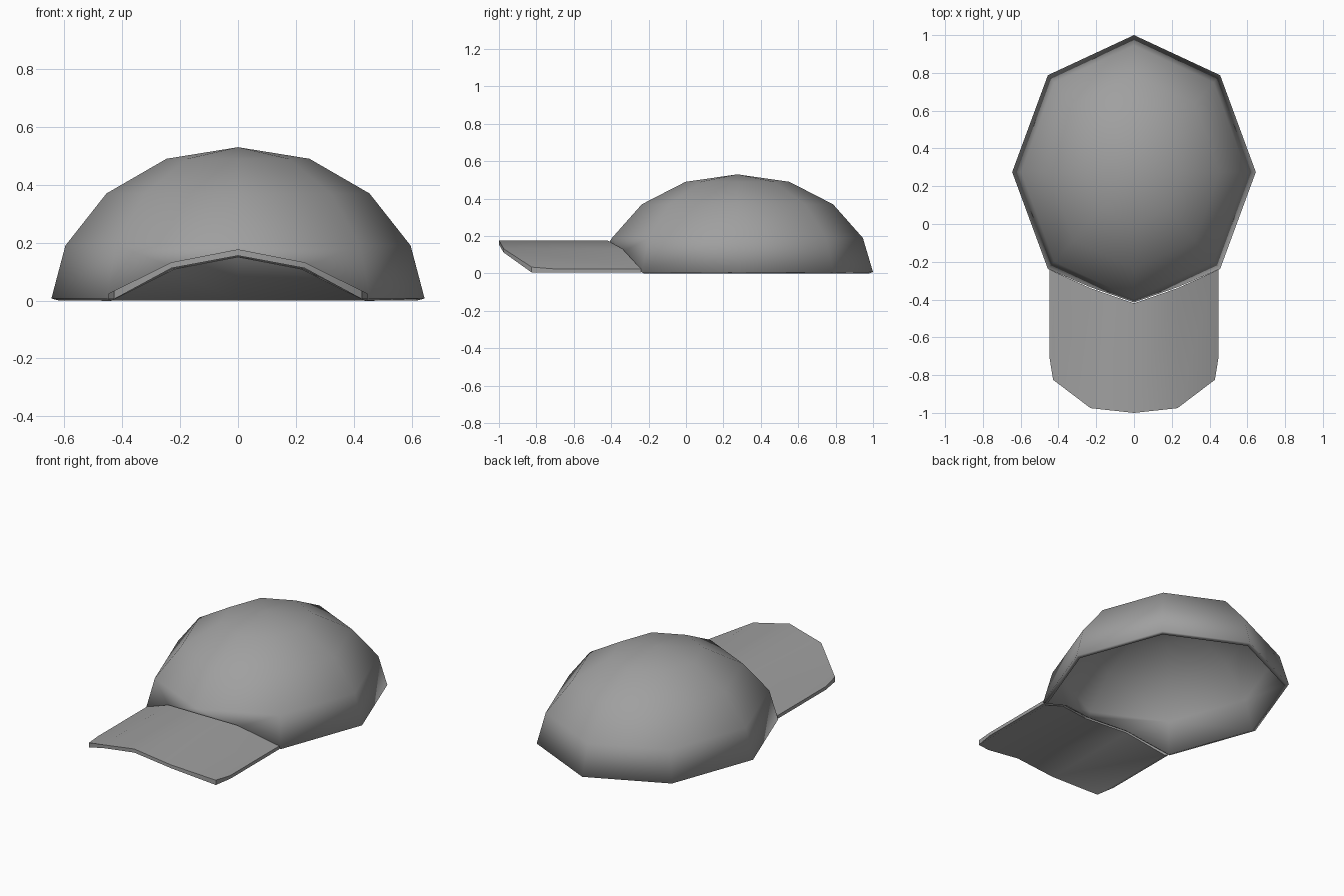
import bpy, bmesh, math

cube = bpy.data.objects.get("Cube")
if cube:
    bpy.data.objects.remove(cube, do_unlink=True)

grey = bpy.data.materials.new("grey cloth")
grey.use_nodes = True
colour = (0.35, 0.35, 0.35, 1)
grey.diffuse_color = colour
grey.node_tree.nodes["Principled BSDF"].inputs["Base Color"].default_value = colour


def finish(name, bm, angle):
    """Turn a bmesh into a named, smoothly shaded object."""
    bmesh.ops.recalc_face_normals(bm, faces=bm.faces)
    mesh = bpy.data.meshes.new(name)
    bm.to_mesh(mesh)
    bm.free()
    mesh.materials.append(grey)
    obj = bpy.data.objects.new(name, mesh)
    bpy.context.collection.objects.link(obj)
    bpy.ops.object.select_all(action='DESELECT')
    obj.select_set(True)
    bpy.context.view_layer.objects.active = obj
    bpy.ops.object.shade_smooth_by_angle(angle=math.radians(angle))
    return obj


# Crown: eight-sided oval dome, rings of (relative radius, height)
SIDES, CENTRE_Y, RX, RY = 8, 0.275, 0.645, 0.725
bm = bmesh.new()
rings = []
for r, z in ((1, 0.007), (0.925, 0.19), (0.705, 0.37), (0.383, 0.49)):
    rings.append([bm.verts.new((RX * r * math.sin(math.tau * i / SIDES),
                                CENTRE_Y - RY * r * math.cos(math.tau * i / SIDES), z))
                  for i in range(SIDES)])
top = bm.verts.new((0, CENTRE_Y, 0.53))

# Raise the front of the opening to follow the arch of the peak
rings[0][0].co = (0, -0.415, 0.16)
middle = {0: bm.verts.new((0.23, -0.335, 0.117)),
          SIDES - 1: bm.verts.new((-0.23, -0.335, 0.117))}
for i in range(SIDES):
    j = (i + 1) % SIDES
    for k, (low, high) in enumerate(zip(rings, rings[1:])):
        extra = [middle[i]] if k == 0 and i in middle else []
        bm.faces.new([low[i]] + extra + [low[j], high[j], high[i]])
    bm.faces.new((rings[-1][i], rings[-1][j], top))
crown = finish("crown", bm, 60)
shell = crown.modifiers.new("Thickness", 'SOLIDIFY')
shell.thickness = 0.025
shell.offset = -1

# Peak: arched plate, columns of (x, top z, bottom z, front y, back y)
half = [(0, 0.177, 0.155, -1.0, -0.42),
        (0.23, 0.132, 0.112, -0.975, -0.34),
        (0.428, 0.034, 0.005, -0.825, -0.25),
        (0.447, 0.025, 0.005, -0.71, -0.24)]
columns = [(-c[0],) + c[1:] for c in reversed(half[1:])] + half
bm = bmesh.new()
sections = [[bm.verts.new(p) for p in ((x, front, zt), (x, back, zt),
                                       (x, back, zb), (x, front, zb))]
            for x, zt, zb, front, back in columns]
for a, b in zip(sections, sections[1:]):
    for k in range(4):
        n = (k + 1) % 4
        bm.faces.new((a[k], a[n], b[n], b[k]))
bm.faces.new(sections[0])
bm.faces.new(sections[-1])
finish("peak", bm, 35)
